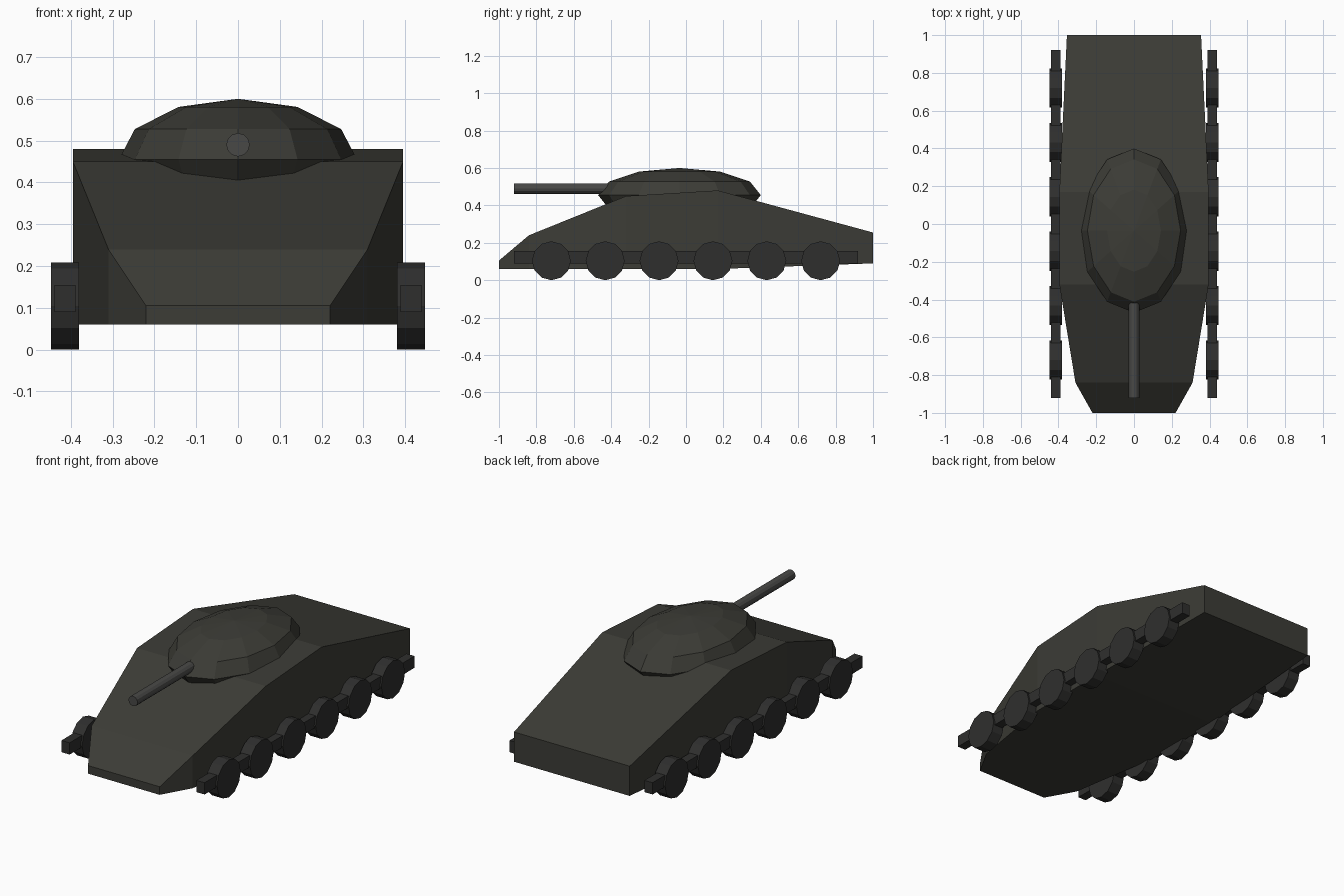
import bpy, bmesh
from math import pi

if "Cube" in bpy.data.objects:
    bpy.data.objects.remove(bpy.data.objects["Cube"])


def paint(obj, mat):
    obj.data.materials.append(mat)


def box(name, loc, size):
    bpy.ops.mesh.primitive_cube_add(size=1, location=loc)
    o = bpy.context.object
    o.name, o.scale = name, size
    paint(o, dark)
    return o


def cylinder(name, loc, r, length, rot, sides=12):
    bpy.ops.mesh.primitive_cylinder_add(vertices=sides, radius=r, depth=length,
                                        location=loc, rotation=rot)
    o = bpy.context.object
    o.name = name
    return o


def material(name, color):
    m = bpy.data.materials.new(name)
    m.diffuse_color = (*color, 1)
    m.use_nodes = True
    m.node_tree.nodes["Principled BSDF"].inputs["Base Color"].default_value = m.diffuse_color
    return m


olive = material("olive_paint", (0.045, 0.045, 0.037))
dark = material("dark_metal", (0.028, 0.028, 0.027))
steel = material("barrel_steel", (0.065, 0.065, 0.062))

# Hull: rectangular sections (y, half width, bottom, top) lofted front to back
sections = [(-1.0, 0.22, 0.06, 0.105), (-0.84, 0.31, 0.06, 0.24),
            (-0.32, 0.395, 0.06, 0.45), (0.17, 0.395, 0.06, 0.48),
            (1.0, 0.355, 0.09, 0.255)]
bm = bmesh.new()
rings = [[bm.verts.new(p) for p in ((-w, y, b), (w, y, b), (w, y, t), (-w, y, t))]
         for y, w, b, t in sections]
for a, b in zip(rings, rings[1:]):
    for i in range(4):
        j = (i + 1) % 4
        bm.faces.new((a[i], a[j], b[j], b[i]))
bm.faces.new(rings[0])
bm.faces.new(rings[-1])
bmesh.ops.recalc_face_normals(bm, faces=bm.faces)
mesh = bpy.data.meshes.new("hull")
bm.to_mesh(mesh)
bm.free()
hull = bpy.data.objects.new("hull", mesh)
bpy.context.collection.objects.link(hull)
paint(hull, olive)

# Turret: low-poly flattened ball sunk into the hull
bpy.ops.mesh.primitive_uv_sphere_add(segments=12, ring_count=6, location=(0, -0.035, 0.455))
turret = bpy.context.object
turret.name, turret.scale = "turret", (0.285, 0.435, 0.145)
paint(turret, olive)

# Gun barrel
paint(cylinder("gun_barrel", (0, -0.62, 0.49), 0.028, 0.6, (pi / 2, 0, 0)), steel)

# Running gear: a side beam and six road wheels on each side
for side, s in (("left", -1), ("right", 1)):
    box(f"{side}_side_beam", (s * 0.414, 0, 0.1225), (0.05, 1.84, 0.065))
    for i in range(6):
        paint(cylinder(f"{side}_wheel_{i + 1}", (s * 0.414, -0.72 + i * 0.288, 0.104),
                       0.104, 0.068, (0, pi / 2, 0)), dark)
